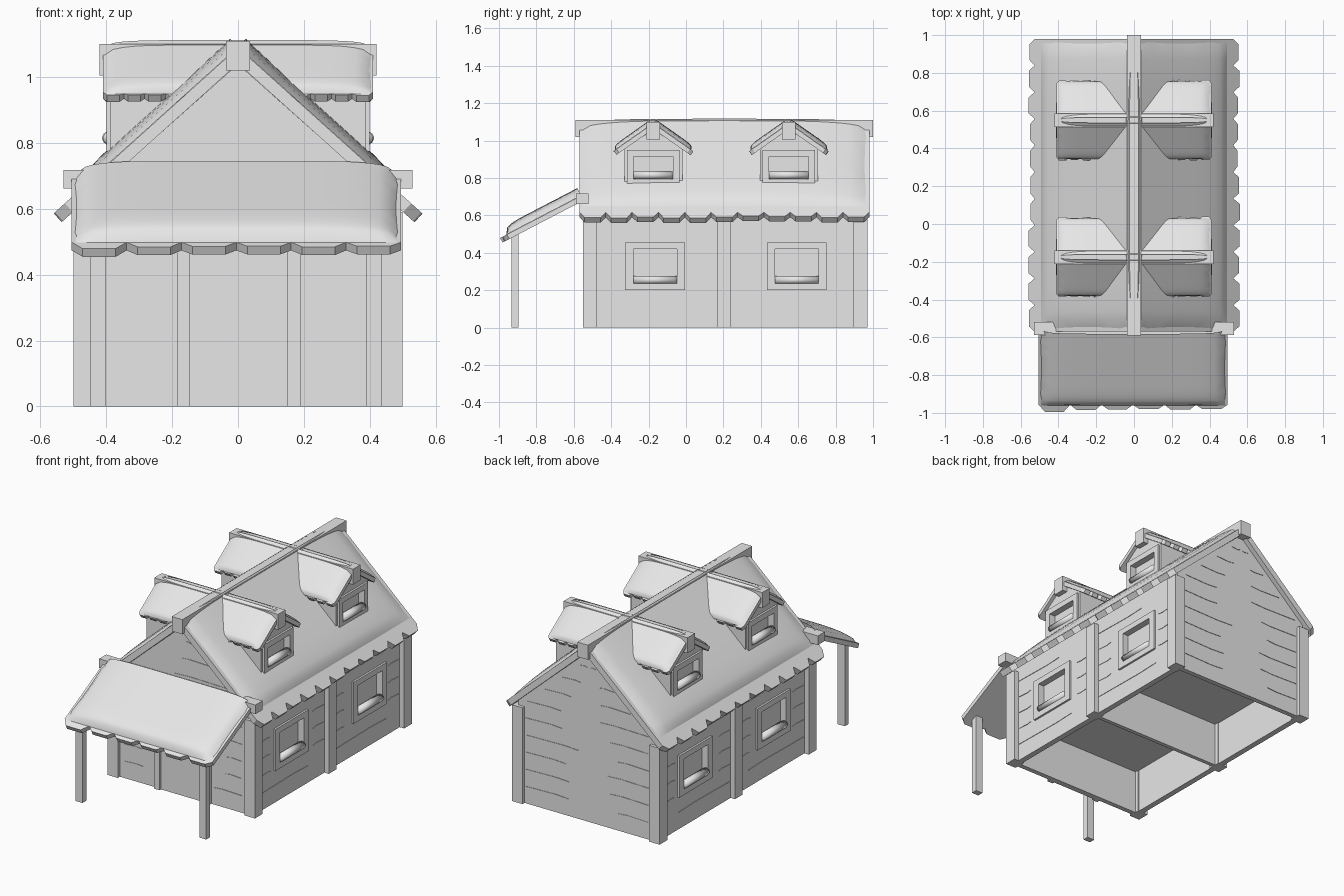
import bpy, bmesh, random
from mathutils import Vector as V

random.seed(4)
if "Cube" in bpy.data.objects:
    bpy.data.objects.remove(bpy.data.objects["Cube"])

grey = bpy.data.materials.new("pale_grey")
grey.use_nodes = True
grey.diffuse_color = (0.8, 0.8, 0.8, 1)
grey.node_tree.nodes["Principled BSDF"].inputs["Base Color"].default_value = (0.8, 0.8, 0.8, 1)


def finish(name, bm, smooth=False):
    bmesh.ops.recalc_face_normals(bm, faces=bm.faces)
    mesh = bpy.data.meshes.new(name)
    bm.to_mesh(mesh)
    bm.free()
    mesh.materials.append(grey)
    for p in mesh.polygons:
        p.use_smooth = smooth
    ob = bpy.data.objects.new(name, mesh)
    bpy.context.collection.objects.link(ob)
    return ob


def add_box(bm, x, y, z):
    """x, y, z are (low, high) pairs."""
    for v in bmesh.ops.create_cube(bm, size=1)["verts"]:
        v.co = [(r[0] + r[1]) / 2 + c * abs(r[1] - r[0]) for c, r in zip(v.co, (x, y, z))]


def boxes(name, items):
    bm = bmesh.new()
    for item in items:
        add_box(bm, *item)
    return finish(name, bm)


def add_prism(bm, points, sweep):
    face = bm.faces.new([bm.verts.new(p) for p in points])
    new = bmesh.ops.extrude_face_region(bm, geom=[face], use_keep_orig=True)["geom"]
    bmesh.ops.translate(bm, vec=sweep, verts=[g for g in new if isinstance(g, bmesh.types.BMVert)])


def prism(name, points, sweep):
    bm = bmesh.new()
    add_prism(bm, points, V(sweep))
    return finish(name, bm)


def carve(ob, items):
    cutter = boxes("cutter", items)
    cutter.hide_render = True
    mod = ob.modifiers.new("carve", "BOOLEAN")
    mod.object, mod.solver = cutter, "EXACT"
    ev = ob.evaluated_get(bpy.context.evaluated_depsgraph_get())
    mesh = bpy.data.meshes.new_from_object(ev)
    ob.modifiers.clear()
    ob.data = mesh
    bpy.data.objects.remove(cutter)


def frame(along, down):
    a, d = V(along), V(down).normalized()
    n = a.cross(d)
    return a, d, n if n.z > 0 else -n


def shingles(name, o, along, down, width, length, count, thick, notch):
    """Roof slab whose lower edge is a row of chamfered shingles."""
    a, d, n = frame(along, down)
    w = width / count
    pts = [(width / 2, 0), (-width / 2, 0)]
    for i in range(count):
        x, tip = -width / 2 + i * w, length - random.uniform(0, notch * 0.7)
        pts += [(x, length - notch * 1.7), (x + w * 0.2, tip), (x + w * 0.8, tip)]
    pts.append((width / 2, length - notch * 1.7))
    return prism(name, [V(o) + a * p + d * q for p, q in pts], -n * thick)


def snow(name, o, along, down, width, start, end, height, power):
    """Soft pillow lying on a slope."""
    a, d, n = frame(along, down)
    bm = bmesh.new()
    bmesh.ops.create_grid(bm, x_segments=36, y_segments=20, size=1)
    for v in bm.verts:
        u, t = v.co.x, v.co.y
        lift = height * max(0, (1 - abs(u) ** power) * (1 - max(t, 0) ** power)) ** 0.5
        edge = 1 + 0.012 * V((u * 7, t * 5)).length % 0.012
        v.co = V(o) + a * (u * width / 2 * edge) + d * (start + (t + 1) / 2 * (end - start)) + n * (lift + 0.001)
    ob = finish(name, bm, True)
    if sum(p.normal.z for p in ob.data.polygons) < 0:
        ob.data.flip_normals()
    return ob


def window(name, sx, face, yc, half, z0, z1, rim, inner_half, i0, i1):
    """Raised frame, with a roll of snow on the sill."""
    x = sorted((sx * (face - 0.005), sx * (face + rim)))
    boxes(name + "_frame", [
        (x, (yc - half, yc - inner_half), (z0, z1)),
        (x, (yc + inner_half, yc + half), (z0, z1)),
        (x, (yc - inner_half, yc + inner_half), (z0, i0)),
        (x, (yc - inner_half, yc + inner_half), (i1, z1))])
    bm = bmesh.new()
    bmesh.ops.create_cone(bm, cap_ends=True, segments=14, radius1=1, radius2=1, depth=2)
    bmesh.ops.bevel(bm, geom=[e for e in bm.edges if abs(e.verts[0].co.z - e.verts[1].co.z) < 0.1],
                    offset=0.1, segments=2, affect="EDGES")
    for v in bm.verts:
        c = v.co.copy()
        v.co = (sx * face + c.x * 0.025, yc + c.z * inner_half, i0 + 0.02 + c.y * 0.022)
    finish(name + "_sill_snow", bm, True)


# House body with window recesses and two open bays underneath
house_windows, dormers = (-0.165, 0.592), (-0.175, 0.55)
body = prism("house_walls", [(-0.47, -0.53, 0), (0.47, -0.53, 0), (0.47, -0.53, 0.62),
                             (0, -0.53, 1.04), (-0.47, -0.53, 0.62)], (0, 1.48, 0))
cuts = [((-0.435, 0.435), y, (-0.1, 0.27)) for y in ((-0.5, 0.19), (0.215, 0.92))]
for sx in (-1, 1):
    cuts += [(sorted((sx * 0.442, sx * 0.6)), (y - 0.117, y + 0.117), (0.235, 0.42)) for y in house_windows]
carve(body, cuts)
for sx, side in ((1, "left"), (-1, "right")):
    for y in house_windows:
        window(side + "_window", sx, 0.47, y, 0.16, 0.2, 0.455, 0.012, 0.117, 0.235, 0.42)

# Timber posts and door
posts = []
for sx in (-1, 1):
    x = sorted((sx * 0.43, sx * 0.5))
    posts += [(x, y, (0, 0.59)) for y in ((-0.55, -0.475), (0.165, 0.24), (0.895, 0.97))]
boxes("wall_posts", posts)
boxes("door_posts", [((-0.185, -0.147), (-0.55, -0.52), (0, 0.67)), ((0.15, 0.19), (-0.55, -0.52), (0, 0.67))])
boxes("door_panel", [((-0.147, 0.15), (-0.536, -0.528), (0, 0.6))])

# Main roof
for sx, side in ((1, "left"), (-1, "right")):
    slope = ((0, 0.205, 1.09), (0, 1, 0), (sx, 0, -0.9))
    shingles(side + "_roof", *slope, 1.55, 0.755, 11, 0.036, 0.028)
    snow(side + "_roof_snow", *slope, 1.5, 0, 0.66, 0.035, 4)
boxes("ridge_beam", [((-0.036, 0.036), (-0.59, 1.0), (1.02, 1.11))])

# Dormers run right across the ridge, with a window at both ends
for yc in dormers:
    h = 0.155
    dormer = prism("dormer_walls", [(-0.388, yc - h, 0.73), (-0.388, yc + h, 0.73), (-0.388, yc + h, 0.955),
                                    (-0.388, yc, 1.06), (-0.388, yc - h, 0.955)], (0.776, 0, 0))
    carve(dormer, [(sorted((sx * 0.36, sx * 0.5)), (yc - 0.105, yc + 0.105), (0.795, 0.915)) for sx in (-1, 1)])
    for sx in (-1, 1):
        window("dormer_window", sx, 0.388, yc, 0.14, 0.765, 0.95, 0.012, 0.105, 0.795, 0.915)
    for sy in (-1, 1):
        slope = ((0, yc, 1.092), (1, 0, 0), (0, sy, -0.7))
        shingles("dormer_roof", *slope, 0.82, 0.262, 13, 0.025, 0.013)
        snow("dormer_roof_snow", *slope, 0.8, 0, 0.25, 0.024, 6)
    boxes("dormer_ridge_beam", [((-0.42, 0.42), (yc - 0.036, yc + 0.036), (1.005, 1.1))])

# Porch
slope = ((-0.005, -0.56, 0.705), (1, 0, 0), (0, -1, -0.52))
shingles("porch_roof", *slope, 1.0, 0.49, 6, 0.028, 0.025)
snow("porch_snow", *slope, 0.97, 0, 0.452, 0.045, 6)
boxes("porch_beam", [((-0.53, 0.53), (-0.588, -0.52), (0.662, 0.718))])
boxes("porch_posts", [(x, (-0.932, -0.895), (0, 0.51)) for x in ((-0.45, -0.402), (0.39, 0.437))])

# Thin plank seams on the walls
seams = bmesh.new()


def seam(origin, along, out, length):
    o, a, up = V(origin), V(along), V((0, 0, 1))
    pts = [o, o + a * length * 0.7 - up * 0.005, o + a * length, o + a * length * 0.7 + up * 0.005]
    add_prism(seams, pts, V(out) * 0.003)


for row in range(1, 10):
    z = row * 0.105
    reach = 0.42 if z < 0.62 else (1.0 - z) / 0.9
    for sx in (-1, 1):
        # Gable ends
        seam((sx * reach, 0.95, z), (-sx, 0, 0), (0, 1, 0), reach * random.uniform(0.5, 0.95))
        if z < 0.6:
            seam((sx * 0.4, -0.53, z), (-sx, 0, 0), (0, -1, 0), random.uniform(0.1, 0.2))
            # Long sides, kept clear of the windows
            for lo, hi in ((-0.47, 0.16), (0.245, 0.89)):
                full = z < 0.2 or z > 0.46
                size = random.uniform(0.35, 0.55) if full else 0.11
                seam((sx * 0.47, lo, z), (0, 1, 0), (sx, 0, 0), size)
                if not full:
                    seam((sx * 0.47, hi, z), (0, -1, 0), (sx, 0, 0), size)
        elif sx > 0:
            seam((reach, -0.53, z), (-1, 0, 0), (0, -1, 0), reach * random.uniform(0.6, 1.2))
finish("plank_seams", seams)
